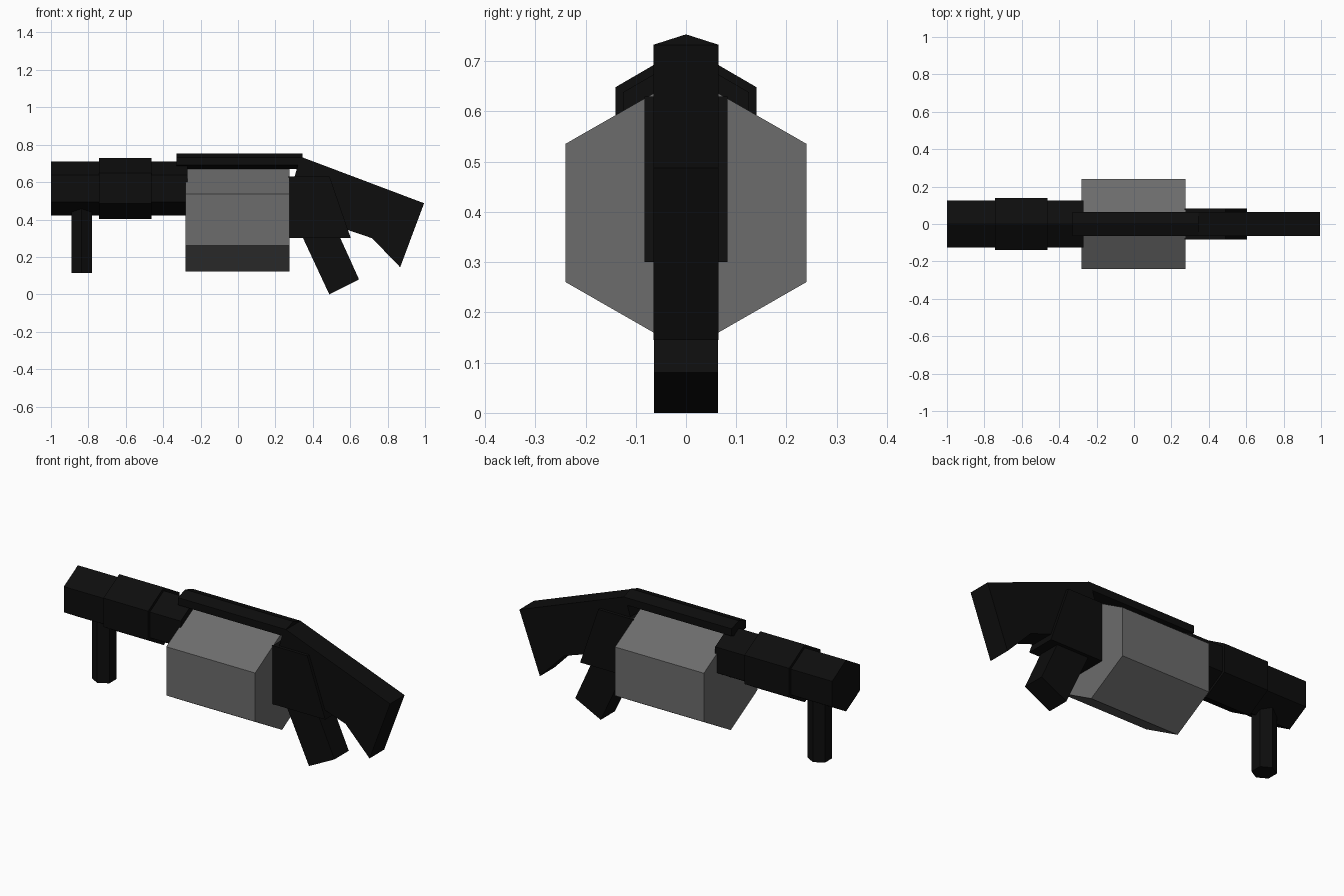
import bpy, bmesh, math
from mathutils import Matrix

if "Cube" in bpy.data.objects:
    bpy.data.objects.remove(bpy.data.objects["Cube"])


def material(name, value):
    m = bpy.data.materials.new(name)
    m.diffuse_color = (value, value, value, 1)
    m.use_nodes = True
    m.node_tree.nodes["Principled BSDF"].inputs["Base Color"].default_value = m.diffuse_color
    return m


BLACK = material("black metal", 0.004)
GREY = material("grey drum", 0.15)


def finish(name, bm, mat):
    bmesh.ops.recalc_face_normals(bm, faces=bm.faces)
    me = bpy.data.meshes.new(name)
    bm.to_mesh(me)
    bm.free()
    me.materials.append(mat)
    ob = bpy.data.objects.new(name, me)
    bpy.context.collection.objects.link(ob)
    return ob


def extrude(bm, points, vector):
    face = bm.faces.new([bm.verts.new(p) for p in points])
    new = bmesh.ops.extrude_face_region(bm, geom=[face])["geom"]
    bmesh.ops.translate(bm, vec=vector,
                        verts=[v for v in new if isinstance(v, bmesh.types.BMVert)])


def hex_bar(name, x0, x1, half_width, half_height, z, mat):
    """Six-sided bar along x with its ridge on top."""
    ry = half_width / math.cos(math.pi / 6)
    pts = [(x0, ry * math.sin(k * math.pi / 3),
            z + half_height * math.cos(k * math.pi / 3)) for k in range(6)]
    bm = bmesh.new()
    extrude(bm, pts, (x1 - x0, 0, 0))
    return finish(name, bm, mat)


def plate(name, outline, half_width, mat):
    """Side outline (x, z) given a thickness in y."""
    bm = bmesh.new()
    extrude(bm, [(x, -half_width, z) for x, z in outline], (0, 2 * half_width, 0))
    return finish(name, bm, mat)


# Barrel, sleeve, drum and top rail
hex_bar("barrel", -1.0, -0.27, 0.125, 0.145, 0.566, BLACK)
hex_bar("barrel_sleeve", -0.742, -0.463, 0.14, 0.163, 0.567, BLACK)
hex_bar("drum", -0.28, 0.275, 0.24, 0.275, 0.398, GREY)
hex_bar("top_rail", -0.33, 0.345, 0.065, 0.0415, 0.712, BLACK)

# Front grip hanging under the barrel
bm = bmesh.new()
bmesh.ops.create_cone(bm, cap_ends=True, segments=6, radius1=0.063, radius2=0.063,
                      depth=0.365,
                      matrix=Matrix.Translation((-0.836, 0, 0.2975)))
finish("front_grip", bm, BLACK)

# Receiver, pistol grip and shoulder stock
plate("receiver", [(0.27, 0.30), (0.603, 0.30), (0.49, 0.63), (0.27, 0.63)], 0.083, BLACK)
plate("pistol_grip", [(0.488, 0.0), (0.647, 0.08), (0.52, 0.36), (0.32, 0.36)], 0.064, BLACK)
plate("stock", [(0.345, 0.732), (0.995, 0.487), (0.867, 0.145), (0.717, 0.30),
                (0.45, 0.39), (0.30, 0.62), (0.32, 0.69)], 0.065, BLACK)
